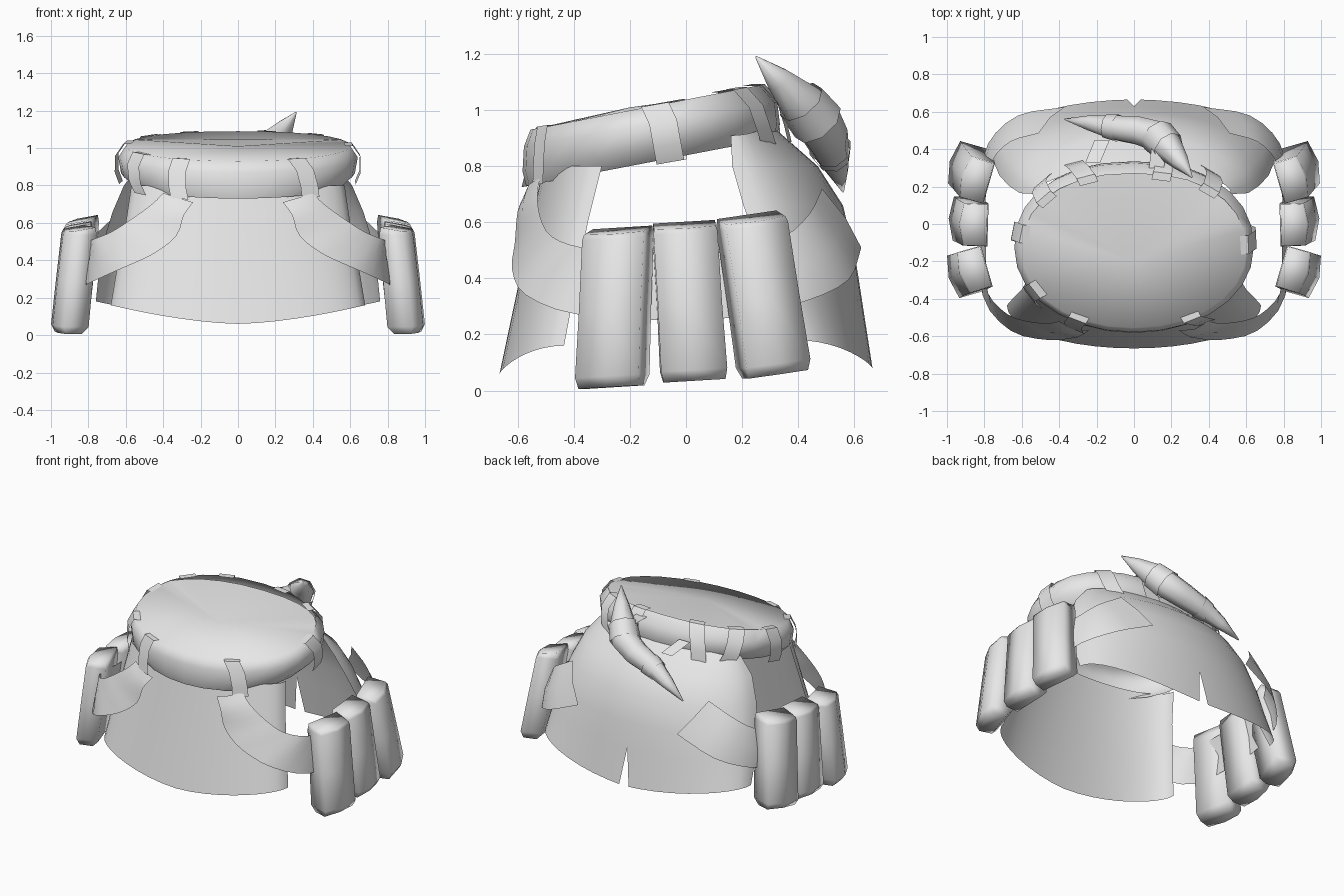
import bpy, bmesh, math
from mathutils import Vector

if "Cube" in bpy.data.objects:
    bpy.data.objects.remove(bpy.data.objects["Cube"])

grey = bpy.data.materials.new("light_grey")
grey.diffuse_color = (0.8, 0.8, 0.8, 1)
grey.use_nodes = True
grey.node_tree.nodes["Principled BSDF"].inputs["Base Color"].default_value = grey.diffuse_color
ROUND = []  # objects shaded fully smooth


def finish(name, bm, solid=False, mirror=False, ref=(0, 0, 0.6), smooth=False):
    """Turn a bmesh into an object with outward normals."""
    if solid:
        bmesh.ops.recalc_face_normals(bm, faces=bm.faces)
    else:
        bm.normal_update()
        ref = Vector(ref)
        if sum(f.normal.dot(f.calc_center_median() - ref) * f.calc_area() for f in bm.faces) < 0:
            bmesh.ops.reverse_faces(bm, faces=bm.faces)
    me = bpy.data.meshes.new(name)
    bm.to_mesh(me)
    bm.free()
    me.materials.append(grey)
    ob = bpy.data.objects.new(name, me)
    bpy.context.collection.objects.link(ob)
    if mirror:
        ob.modifiers.new("mirror", 'MIRROR')
    if smooth:
        ROUND.append(ob)
    return ob


def sheet(rows, closed=False, caps=False):
    """Quad grid through rows of points."""
    bm = bmesh.new()
    vs = [[bm.verts.new(p) for p in r] for r in rows]
    n = len(rows[0])
    for a, b in zip(vs, vs[1:]):
        for i in range(n if closed else n - 1):
            j = (i + 1) % n
            bm.faces.new((a[i], a[j], b[j], b[i]))
    if caps:
        bm.faces.new(vs[0])
        bm.faces.new(vs[-1])
    return bm


def spline(points, steps=3):
    """Smooth curve through the points."""
    p = [Vector(q) for q in points]
    p = [2 * p[0] - p[1]] + p + [2 * p[-1] - p[-2]]
    out = []
    for a, b, c, d in zip(p, p[1:], p[2:], p[3:]):
        for k in range(steps):
            t = k / steps
            out.append(.5 * (2 * b + (c - a) * t + (2 * a - 5 * b + 4 * c - d) * t * t
                             + (3 * b - a - 3 * c + d) * t ** 3))
    return out + [p[-2]]


# Belt: tilted bulging band; rows are half width, front y, back y, front z, back z
BELT = [(.57, -.57, .32, .73, .90), (.625, -.583, .335, .78, .95),
        (.64, -.578, .325, .87, 1.03), (.60, -.555, .27, .93, 1.09)]


def belt_point(deg, row, out=0.0):
    a, y0, y1, z0, z1 = BELT[row]
    t = math.radians(deg)
    c, s = math.cos(t), math.sin(t)
    e = 0.88 if s > 0 else 0.97
    x = math.copysign(abs(c) ** e, c)
    v = math.copysign(abs(s) ** e, s)
    return Vector((x * (a + out), (y0 + y1) / 2 + v * ((y1 - y0) / 2 + out), z0 + (z1 - z0) * (v + 1) / 2))


SEG = [i * 360 / 28 for i in range(28)]
bm = sheet([[belt_point(d, r) for d in SEG] for r in range(4)], closed=True)

# Top cover: joins the front rim, sinks a little below the back rim
ring = []
for d in SEG:
    p = belt_point(d, 3)
    p.z = min(p.z, 1.045)
    ring.append(bm.verts.new(p))
hub = bm.verts.new((0, -.2, 1.01))
for i in range(28):
    bm.faces.new((ring[i], ring[(i + 1) % 28], hub))
bmesh.ops.remove_doubles(bm, verts=bm.verts, dist=.002)
finish("belt_and_cover", bm, ref=(0, -.1, .5), smooth=True)

# Belt loops: narrow strips over the belt rim, hanging slightly off it
for i, (deg, lean) in enumerate([(140, -3), (112, 4), (78, 0), (50, 3), (3, 2), (170, 2),
                                 (210, 3), (241, 0), (300, 5)]):
    path = [belt_point(deg, 3, -.03) + Vector((0, 0, .004)), belt_point(deg, 3, .012) + Vector((0, 0, .004)),
            belt_point(deg + lean / 2, 2, .015), belt_point(deg + lean, 1, .03),
            belt_point(deg + lean * 1.5, 0, .06) - Vector((0, 0, .012))]
    side = (belt_point(deg + 4, 2) - belt_point(deg - 4, 2)).normalized() * .05
    finish("belt_loop_%d" % (i + 1), sheet([[p - side, p + side] for p in path]))


# Skirts: rows are half width, side y, middle y, middle z, side z, slit half width
def skirt(name, rows):
    grid = []
    for a, ye, yc, zc, ze, slit in rows:
        line = []
        for i in range(11):
            t = math.radians(9 * i)
            s = math.sin(t)
            line.append((max(a * s, slit), ye + (yc - ye) * math.cos(t), zc + (ze - zc) * s ** 1.6))
        grid.append(line)
    finish(name, sheet(grid), mirror=True)


skirt("front_skirt", [(.57, -.30, -.51, .80, .80, 0), (.60, -.35, -.555, .58, .60, 0),
                      (.645, -.395, -.61, .32, .37, 0), (.68, -.435, -.665, .06, .16, 0)])
skirt("back_skirt", [(.52, .16, .30, .95, .91, 0), (.61, .165, .47, .80, .80, 0),
                     (.67, .205, .56, .66, .66, 0), (.72, .26, .603, .48, .50, 0),
                     (.745, .32, .628, .32, .33, 0), (.76, .39, .665, .08, .18, .035)])

# Hip straps: ribbon from the belt front, round the hip, to the back skirt
upper = [(.40, -.52, .76), (.46, -.53, .70), (.57, -.52, .62), (.68, -.48, .55), (.78, -.37, .51),
         (.79, -.2, .50), (.79, 0, .50), (.79, .2, .51), (.75, .35, .55), (.66, .44, .63), (.51, .485, .72)]
lower = [(.24, -.57, .71), (.29, -.60, .64), (.33, -.61, .53), (.46, -.62, .43), (.66, -.57, .34),
         (.81, -.38, .27), (.82, 0, .25), (.82, .22, .27), (.78, .43, .32), (.62, .58, .395), (.37, .625, .51)]
mid = [(Vector(u) + Vector(l)) / 2 + Vector((u[0] * .015, u[1] * .03, 0)) for u, l in zip(upper, lower)]
finish("hip_strap", sheet([spline(upper), spline(mid), spline(lower)]), mirror=True)


# Hip pouches: long boxes with a ridged outer face, leaning outward
def pouch(name, top, bottom, yaw, tilt):
    top, bottom = Vector(top), Vector(bottom)
    out = Vector((math.cos(yaw), math.sin(yaw), 0))
    along = Vector((-math.sin(yaw), math.cos(yaw), tilt))
    section = [(-1, -1), (.7, -1), (1, 0), (.7, 1), (-1, 1)]
    rows = []
    for f, d, w in ((0, .068, .110), (.05, .077, .114), (.5, .082, .114), (.93, .083, .118), (1, .05, .110)):
        c = top.lerp(bottom, f)
        rows.append([c + out * (u * d) + along * (v * w) + Vector((0, 0, -.012 * u * (f < .05)))
                     for u, v in section])
    finish(name, sheet(rows, closed=True, caps=True), solid=True, mirror=True, smooth=True)


pouch("front_pouch", (.858, -.245, .57), (.915, -.268, .012), -.28, .06)
pouch("middle_pouch", (.855, -.005, .59), (.912, .03, .035), .03, .06)
pouch("rear_pouch", (.845, .235, .615), (.910, .32, .058), .28, .14)


# Horn carried on the back, pointed at both ends, with wrapped bands
def tube(name, path, radii, sides=8, caps=True):
    pts = [Vector(p) for p in path]
    rows = []
    for i, p in enumerate(pts):
        d = (pts[min(i + 1, len(pts) - 1)] - pts[max(i - 1, 0)]).normalized()
        u = d.cross(Vector((0, 1, .3))).normalized()
        v = d.cross(u)
        rows.append([p + (u * math.cos(a) + v * math.sin(a)) * radii[i]
                     for a in (k * math.tau / sides for k in range(sides))])
    finish(name, sheet(rows, closed=True, caps=caps), solid=True, smooth=True)


tube("horn", [(.31, .25, 1.19), (.25, .33, 1.11), (.185, .41, 1.03), (.125, .47, .955), (.02, .50, .905),
              (-.11, .515, .86), (-.24, .54, .79), (-.37, .56, .71)],
     [.004, .048, .080, .088, .080, .068, .042, .004])
tube("horn_band_right", [(.185, .41, 1.03), (.125, .47, .955)], [.09, .098], caps=False)
tube("horn_band_left", [(-.09, .513, .866), (-.15, .522, .84)], [.077, .067], caps=False)

# Short ties from the horn to the belt
for name, a, b in (("horn_tie_right", (.12, .30, 1.06), (.14, .46, 1.05)),
                   ("horn_tie_left", (-.22, .33, .99), (-.17, .45, .93))):
    w = Vector((.04, 0, 0))
    a, b = Vector(a), Vector(b)
    finish(name, sheet([[a - w, a + w], [b - w, b + w]]), ref=(0, 0, -5))

# Smooth shading, crisp edges on the thin parts only
bpy.ops.object.select_all(action='SELECT')
for ob in ROUND:
    ob.select_set(False)
bpy.context.view_layer.objects.active = bpy.context.selected_objects[0]
bpy.ops.object.shade_smooth_by_angle(angle=math.radians(40))
for ob in ROUND:
    ob.data.shade_smooth()
